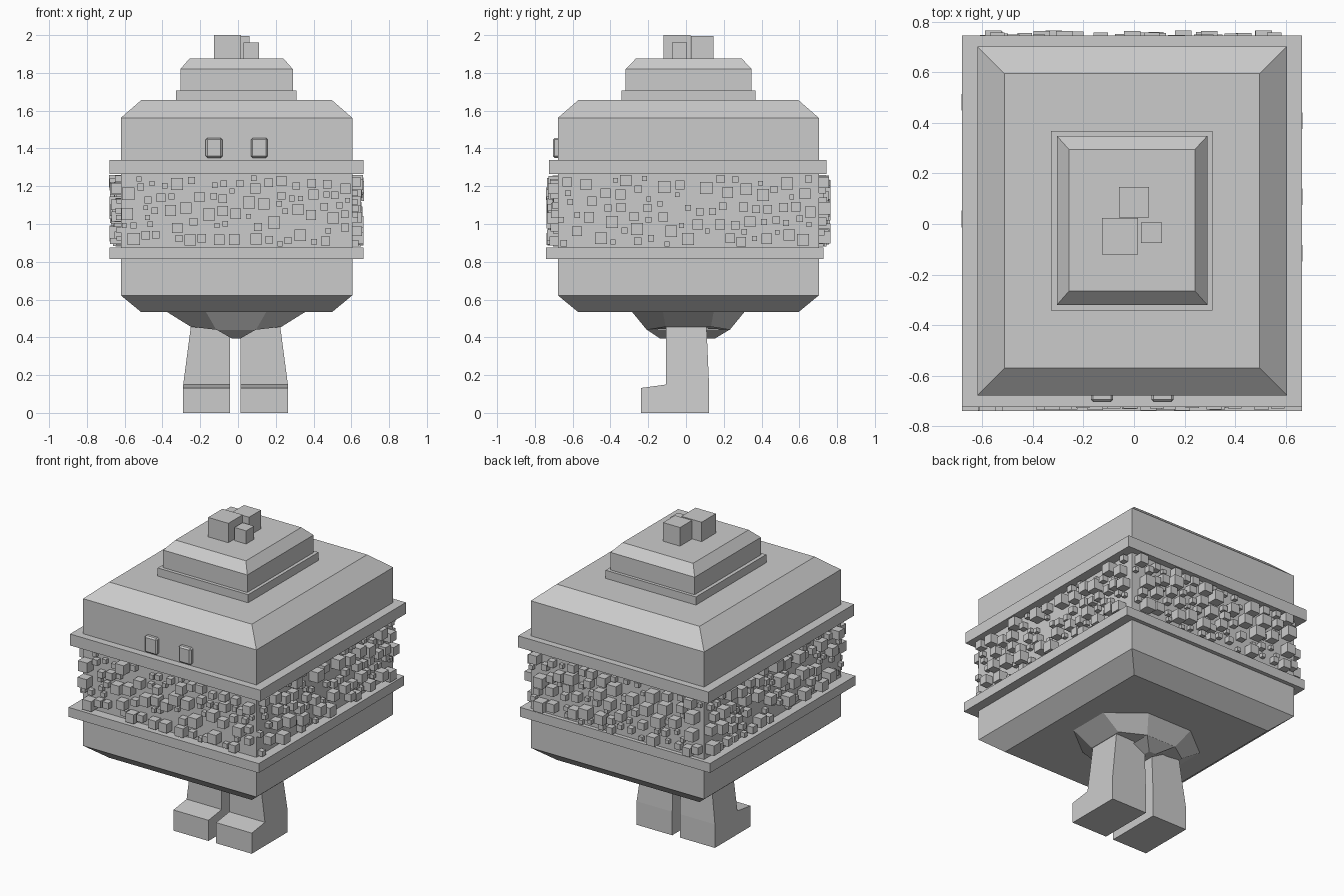
import bpy, bmesh, random

old = bpy.data.objects.get("Cube")
if old:
    bpy.data.objects.remove(old, do_unlink=True)

grey = bpy.data.materials.new("plain grey")
grey.use_nodes = True
grey.diffuse_color = (0.6, 0.6, 0.6, 1)
grey.node_tree.nodes["Principled BSDF"].inputs["Base Color"].default_value = (0.6, 0.6, 0.6, 1)


def finish(name, bm):
    bmesh.ops.recalc_face_normals(bm, faces=bm.faces)
    mesh = bpy.data.meshes.new(name)
    bm.to_mesh(mesh)
    bm.free()
    mesh.materials.append(grey)
    obj = bpy.data.objects.new(name, mesh)
    bpy.context.collection.objects.link(obj)
    return obj


def loft(name, rings):
    """Join equal-sized rings of points into a capped solid."""
    bm = bmesh.new()
    loops = [[bm.verts.new(p) for p in ring] for ring in rings]
    n = len(loops[0])
    for a, b in zip(loops, loops[1:]):
        for i in range(n):
            j = (i + 1) % n
            bm.faces.new((a[i], a[j], b[j], b[i]))
    bm.faces.new(loops[0][::-1])
    bm.faces.new(loops[-1])
    return finish(name, bm)


def rect(x0, x1, y0, y1, z):
    return [(x0, y0, z), (x1, y0, z), (x1, y1, z), (x0, y1, z)]


def box(name, x0, x1, y0, y1, z0, z1):
    return loft(name, [rect(x0, x1, y0, y1, z0), rect(x0, x1, y0, y1, z1)])


# Square body with chamfered top and bottom
X0, X1, Y0, Y1 = -0.62, 0.605, -0.678, 0.703


def body_ring(inset, z):
    return rect(X0 + inset, X1 - inset, Y0 + inset, Y1 - inset, z)


loft("body", [body_ring(0.108, 0.533), body_ring(0, 0.622),
              body_ring(0, 1.562), body_ring(0.108, 1.656)])

# Trim bands above and below the studded strip
box("lower_band", -0.68, 0.665, -0.74, 0.728, 0.815, 0.875)
box("upper_band", -0.68, 0.665, -0.725, 0.745, 1.265, 1.338)

# Stepped cap
box("cap_base", -0.328, 0.311, -0.342, 0.368, 1.65, 1.708)
loft("cap", [rect(-0.305, 0.29, -0.32, 0.348, 1.70),
             rect(-0.305, 0.29, -0.32, 0.348, 1.82),
             rect(-0.257, 0.241, -0.265, 0.295, 1.876)])

# Blocks on the cap
box("large_block", -0.127, 0.016, -0.12, 0.024, 1.87, 2.0)
box("back_block", -0.06, 0.06, 0.026, 0.146, 1.87, 1.995)
box("small_block", 0.028, 0.11, -0.075, 0.006, 1.87, 1.96)

# Eyes
for side, cx in (("right", -0.127), ("left", 0.113)):
    eye = box(side + "_eye", cx - 0.044, cx + 0.044, -0.704, -0.66, 1.35, 1.456)
    bevel = eye.modifiers.new("bevel", "BEVEL")
    bevel.width = 0.009
    bevel.segments = 1


# Scattered cube studs on each wall
def studs(name, lo, hi, place, seed):
    rng = random.Random(seed)
    placed = []
    for size_lo, size_hi, count in ((0.052, 0.066, 26), (0.036, 0.05, 24), (0.024, 0.034, 28)):
        goal, tries = len(placed) + count, 0
        while len(placed) < goal and tries < 3000:
            tries += 1
            s = rng.uniform(size_lo, size_hi)
            u = rng.uniform(lo + s / 2, hi - s / 2)
            z = rng.uniform(0.88 + s / 2, 1.26 - s / 2)
            if all(max(abs(u - pu), abs(z - pz)) > (s + ps) / 2 + 0.008
                   for pu, pz, ps in placed):
                placed.append((u, z, s))
    bm = bmesh.new()
    for u, z, s in placed:
        made = bmesh.ops.create_cube(bm, size=s)
        bmesh.ops.translate(bm, verts=made["verts"], vec=place(u, s * 0.45) + (z,))
    finish(name, bm)


studs("front_studs", X0, X1, lambda u, d: (u, Y0 - d), 1)
studs("back_studs", X0, X1, lambda u, d: (u, Y1 + d), 2)
studs("right_studs", Y0, Y1, lambda u, d: (X0 - d, u), 3)
studs("left_studs", Y0, Y1, lambda u, d: (X1 + d, u), 4)


# Faceted hips with a narrow crotch wedge
def octagon(wide, narrow, deep, shallow, z_side, z_end):
    cx, cy = -0.01, 0.012
    quarter = [(wide, shallow, z_side), (narrow, deep, z_end)]
    points = []
    for sx, sy in ((1, 1), (-1, 1), (-1, -1), (1, -1)):
        corner = quarter if sx * sy > 0 else quarter[::-1]
        points += [(cx + sx * x, cy + sy * y, z) for x, y, z in corner]
    return points


loft("hips", [octagon(0.24, 0.105, 0.22, 0.12, 0.456, 0.44),
              octagon(0.375, 0.163, 0.302, 0.135, 0.54, 0.54)])
loft("crotch", [rect(-0.035, 0.015, -0.14, 0.155, 0.395),
                rect(-0.115, 0.095, -0.208, 0.232, 0.441)])


# Legs with blocky feet: side outline given as (y, z, outer x offset)
OUTLINE = [(0.122, 0, 0), (0.122, 0.15, 0), (0.108, 0.47, 0.042), (-0.105, 0.47, 0.042),
           (-0.105, 0.15, 0), (-0.238, 0.132, 0), (-0.238, 0, 0)]
for side, inner, outer, sign in (("right", -0.042, -0.29, 1), ("left", 0.012, 0.264, -1)):
    loft(side + "_leg", [[(inner, y, z) for y, z, _ in OUTLINE],
                         [(outer + sign * t, y, z) for y, z, t in OUTLINE]])
